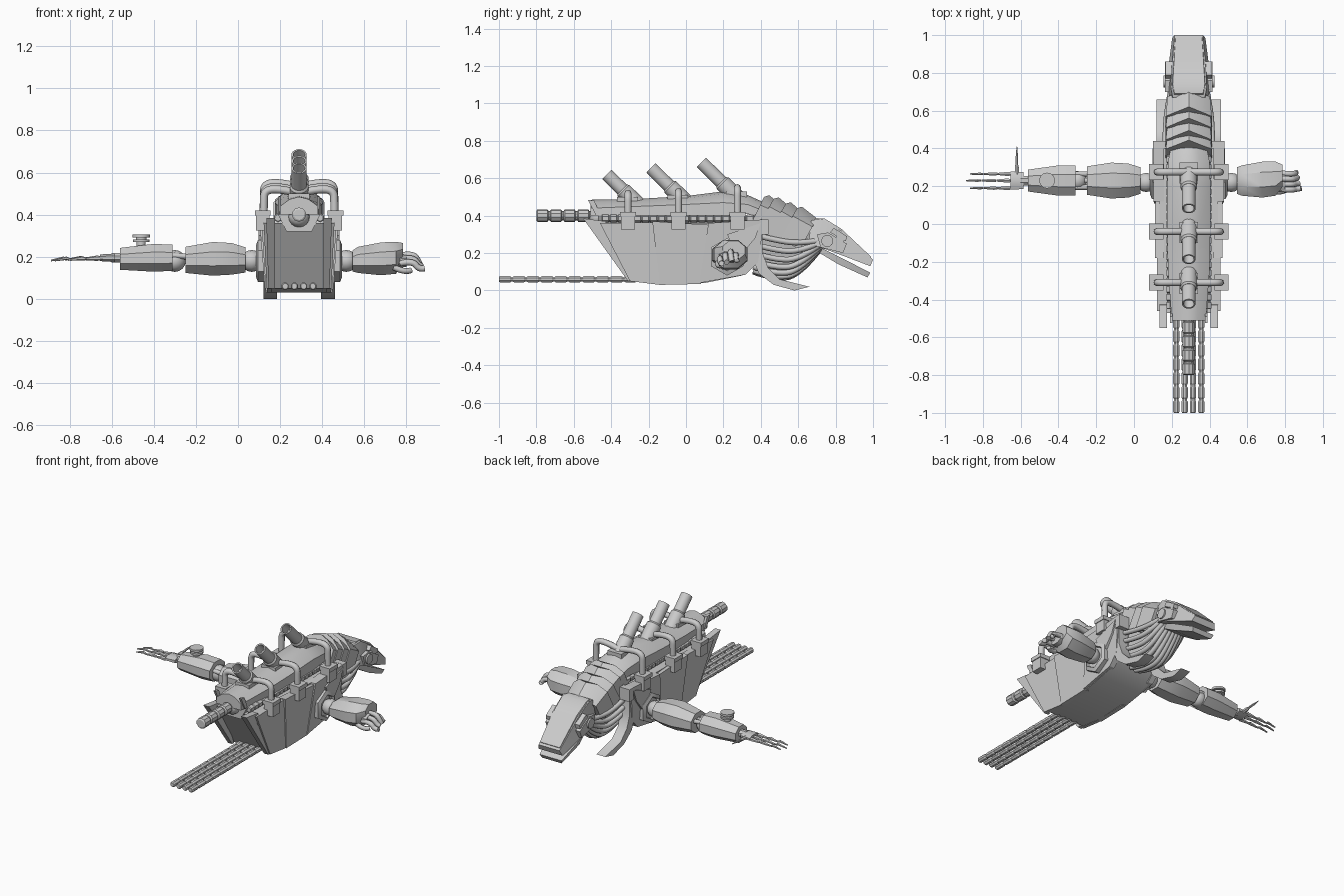
import bpy, bmesh, math
from mathutils import Vector, Matrix

cube = bpy.data.objects.get("Cube")
if cube:
    bpy.data.objects.remove(cube, do_unlink=True)

CX = 0.29  # spine offset; all meshes are built around it
steel = bpy.data.materials.new("grey steel")
steel.use_nodes = True
steel.diffuse_color = (0.6, 0.6, 0.6, 1)
steel.node_tree.nodes["Principled BSDF"].inputs["Base Color"].default_value = (0.6, 0.6, 0.6, 1)


def finish(name, data, mirror=False):
    ob = bpy.data.objects.new(name, data)
    ob.location.x = CX
    data.materials.append(steel)
    bpy.context.collection.objects.link(ob)
    if mirror:
        ob.modifiers.new("mirror", "MIRROR")
    return ob


def loft(name, rings, mirror=False):
    """Skin a list of equal rings and cap both ends."""
    bm = bmesh.new()
    loops = [[bm.verts.new(p) for p in ring] for ring in rings]
    n = len(loops[0])
    for a, b in zip(loops, loops[1:]):
        for i in range(n):
            bm.faces.new((a[i], a[(i + 1) % n], b[(i + 1) % n], b[i]))
    bm.faces.new(loops[0])
    bm.faces.new(loops[-1])
    bmesh.ops.recalc_face_normals(bm, faces=bm.faces)
    me = bpy.data.meshes.new(name)
    bm.to_mesh(me)
    bm.free()
    return finish(name, me, mirror)


def plate(name, yz, inner, outer, taper=0.0, mirror=True):
    """Side profile given thickness in x, narrowing toward the bottom."""
    def side(x, t):
        return [(x - t * (0.36 - z) / 0.32, y, z) for y, z in yz]
    return loft(name, [side(inner, 0), side(outer, taper)], mirror)


def box(name, x, y, z, mirror=True):
    return plate(name, [(y[0], z[0]), (y[1], z[0]), (y[1], z[1]), (y[0], z[1])], x[0], x[1], 0, mirror)


def lathe(name, start, direction, profile, sides=12, mirror=False):
    """Revolve (distance, radius) pairs about a line."""
    rot = Vector(direction).to_track_quat("Z", "Y")
    rings = []
    for d, r in profile:
        rings.append([Vector(start) + rot @ Vector((r * math.cos(a), r * math.sin(a), d))
                      for a in (math.tau * (i + 0.5) / sides for i in range(sides))])
    return loft(name, rings, mirror)


def segmented(name, start, direction, count, step, r, sides=10):
    prof = []
    for i in range(count):
        d = i * step
        prof += [(d, r * 0.75), (d + step * 0.08, r), (d + step * 0.8, r), (d + step * 0.88, r * 0.75)]
    return lathe(name, start, direction, prof, sides)


def pipe(name, pts, r, mirror=False):
    cu = bpy.data.curves.new(name, "CURVE")
    cu.dimensions = "3D"
    cu.bevel_depth, cu.bevel_resolution, cu.resolution_u = r, 2, 6
    cu.use_fill_caps = True
    sp = cu.splines.new("NURBS")
    sp.points.add(len(pts) - 1)
    for p, c in zip(sp.points, pts):
        p.co = (*c, 1)
    sp.use_endpoint_u, sp.order_u = True, 3
    return finish(name, cu, mirror)


def limb(name, sections, sides=8):
    """Faceted arm piece along x from (x, y, z, half y, half z)."""
    k = 1 / math.cos(math.pi / sides)
    angles = [math.tau * (i + 0.5) / sides for i in range(sides)]
    return loft(name, [[(x - CX, y + k * ry * math.cos(a), z + k * rz * math.sin(a)) for a in angles]
                       for x, y, z, ry, rz in sections])


def ball(name, x, y, z, r):
    prof = [(-r * math.cos(t), max(r * math.sin(t), 0.002)) for t in (math.pi * i / 8 for i in range(9))]
    return lathe(name, (x - CX, y, z), (1, 0, 0), prof, 14)


# Hull core and overlapping side armour
core = [(-.47, .36), (-.28, .05), (-.13, .03), (.1, .04), (.3, .08), (.38, .15), (.42, .36)]
plate("hull_core", core, 0, 0.155, 0.008)
plate("armour_front", [(-.55, .385), (-.43, .37), (-.29, .05), (-.31, .05)], 0.115, 0.155, 0.01)
plate("armour_mid", [(-.46, .36), (-.17, .365), (-.14, .03), (-.30, .05)], 0.13, 0.168, 0.015)
plate("armour_centre", [(-.18, .37), (.14, .35), (.08, .035), (-.14, .03)], 0.13, 0.178, 0.02)
plate("armour_rear", [(.12, .36), (.42, .38), (.385, .15), (.32, .085), (.07, .04)], 0.13, 0.187, 0.025)
plate("armour_triangle", [(.22, .30), (.40, .36), (.37, .28), (.28, .17)], 0.15, 0.192)
box("collar_block", (0.11, 0.19), (.40, .44), (.30, .38))

# Curved chest tusks
plate("tusk", [(.36, .34), (.41, .34), (.41, .2), (.44, .12), (.5, .06), (.66, .02),
               (.58, 0), (.47, .03), (.39, .09), (.36, .16)], 0.105, 0.17)

# Faceted back shell
shell = []
for y, w, low, mid, top in [(-.51, .09, .40, .44, .485), (-.25, .11, .40, .45, .49), (0, .115, .40, .46, .505),
                            (.2, .115, .40, .47, .53), (.33, .11, .41, .46, .51), (.43, .09, .38, .42, .465)]:
    shell.append([(-w, y, low), (-w, y, mid), (-w * .5, y, top - .012), (0, y, top),
                  (w * .5, y, top - .012), (w, y, mid), (w, y, low)])
loft("back_shell", shell)
loft("shell_belly", [[(-.1, y, .40), (.1, y, .40), (.06, y, .32), (-.06, y, .32)] for y in (-.47, .42)])
plate("shell_brow", [(-.525, .485), (-.515, .465), (-.48, .40), (-.46, .41), (-.49, .48)], 0.085, 0.1)

# Spine gun, muzzle ball and side chains
segmented("spine_gun", (0, -.80, .40), (0, 1, 0), 6, .073, .034)
ball("gun_mount", CX, -.47, .39, .05)
for s in (-1, 1):
    segmented("side_chain", (s * .10, -.45, .385), (0, 1, 0), 20, .043, .022, 6)

# Four long tail barrels
for i in range(4):
    segmented("tail_barrel", (-.066 + i * .044, -1, .06), (0, 1, 0), 10, .0745, .018, 8)

# Chimneys with arched feed pipes and side boxes
for y, z, length, arch_y, arch_z in [(.26, .51, .25, .275, .55), (-.02, .49, .235, -.04, .53), (-.27, .47, .215, -.31, .52)]:
    lathe("chimney", (0, y, z), (0, -.71, .70),
          [(-.03, .036), (length, .036), (length, .028), (length - .07, .027)], 16)
    lathe("chimney_collar", (0, y, z), (0, -.71, .70), [(-.04, .045), (.09, .045), (.1, .037)], 16)
    box("chimney_base", (0, .05), (arch_y - .06, arch_y + .05), (.44, arch_z - .02))
    for s in (-1, 1):
        pipe("feed_pipe", [(s * x, arch_y, h) for x, h in
                           [(0, arch_z - .02), (.07, arch_z), (.165, arch_z), (.168, arch_z - .07), (.168, .36)]], .019)
    box("pipe_box", (.14, .205), (arch_y - .037, arch_y + .037), (.325, .41))
    box("pipe_box_rim", (.135, .21), (arch_y - .042, arch_y + .042), (.395, .42))

# Overlapping neck plates, each an arch swept along the neck
for y, z, tilt, length in [(.41, .485, -.45, .09), (.46, .475, -.50, .10), (.525, .45, -.53, .10), (.585, .425, -.50, .12)]:
    rot = Matrix.Rotation(tilt, 3, "X")
    rings = []
    for d, w, up in [(0, .122, .025), (length, .112, .005)]:
        arch = [(-w, -.17), (-w, -.03), (-w * .55, up - .008), (0, up + .012),
                (w * .55, up - .008), (w, -.03), (w, -.17)]
        rings.append([Vector((0, y, z)) + rot @ Vector((px, d + (.02 if px == 0 else 0), pz)) for px, pz in arch])
    loft("neck_plate", rings)

# Throat cables hung in a fan from chest to jaw
for i in range(13):
    a = math.pi * i / 12
    c, s = math.cos(a), math.sin(a)
    pipe("throat_cable", [(.125 * c, .36, .30 - .20 * s), (.125 * c, .47, .27 - .21 * s),
                          (.115 * c, .61, .25 - .17 * s), (.09 * c, .73, .27 - .03 * s)], .015)
loft("throat_core", [[(-w, y, t), (w, y, t), (w * .6, y, b), (-w * .6, y, b)]
                     for y, w, t, b in [(.36, .11, .38, .12), (.5, .10, .36, .10), (.62, .09, .32, .15), (.74, .09, .32, .25)]])

# Head, jaw, cheeks and brows


def wedge(name, sections):
    """Four-sided loft from (y, top z, bottom z, top half width, bottom half width)."""
    return loft(name, [[(-tw, y, t), (tw, y, t), (bw, y - .015, b), (-bw, y - .015, b)]
                       for y, t, b, tw, bw in sections])


wedge("skull", [(.67, .375, .25, .085, .10), (.72, .385, .235, .095, .115),
                (.83, .32, .195, .09, .11), (1, .165, .13, .075, .088)])
wedge("skull_cap", [(.69, .387, .35, .075, .09), (.74, .385, .34, .085, .1),
                    (.83, .33, .29, .08, .09), (.99, .18, .15, .07, .08)])
wedge("lower_jaw", [(.73, .225, .20, .08, .075), (.83, .175, .14, .10, .09), (.985, .095, .07, .08, .07)])
plate("cheek", [(.70, .30), (.76, .31), (.86, .25), (.84, .20), (.72, .23)], .09, .125)
lathe("jaw_hinge", (.10, .755, .265), (1, 0, 0), [(0, .032), (.035, .032)], 14, True)
plate("brow", [(.77, .31), (.79, .335), (.86, .29), (.855, .265)], .08, .122)
plate("eye", [(.80, .28), (.81, .30), (.85, .275), (.84, .255)], .09, .118)

# Shoulder sockets and joint balls
for s in (-1, 1):
    lathe("shoulder_socket", (s * .16, .22, .18), (s, 0, 0), [(0, .10), (.035, .10), (.045, .075), (.03, .07)], 6)
    ball("shoulder_ball", CX + s * .225, .22, .18, .052)

# Long right arm
Y, Z = .23, .19
limb("upper_arm", [(.035, Y, .185, .07, .06), (-.03, Y, Z, .09, .075), (-.12, Y, Z, .095, .08), (-.25, Y, .185, .075, .062)])
ball("elbow_ball", -.30, Y, .18, .052)
for dy in (-.035, 0, .035):
    pipe("elbow_rod", [(-.53, Y + dy, .20), (-.60, Y + dy, .21), (-.66, Y + dy, .20)], .014)
limb("forearm", [(-.31, Y, .195, .08, .062), (-.40, Y, .195, .08, .066), (-.56, Y, .19, .058, .052)])
lathe("wrist_disc", (-.46 - CX, Y, .25), (0, 0, 1),
      [(0, .022), (.02, .022), (.02, .04), (.032, .04), (.032, .025), (.042, .025), (.042, .042), (.056, .042)], 14)
limb("wrist", [(-.55, Y, .195, .025, .022), (-.60, Y, .195, .025, .022)])
limb("palm", [(-.585, Y, .195, .045, .02), (-.655, Y, .195, .048, .016)])
for y, tip in [(.19, -.87), (.23, -.89), (.265, -.87)]:
    step = (tip + .65) / 3
    for i in range(3):
        x, r = -.65 + i * step, .011 - .002 * i
        limb("finger_joint", [(x, y, .193 - .003 * i, r * .7, r * .7), (x + step * .25, y, .193, r, r),
                              (x + step * .98, y, .19 - .004 * i, r * .5, r * .5)], 6)
lathe("thumb", (-.62 - CX, .26, .195), (0, 1, .08), [(0, .013), (.05, .011), (.055, .007), (.1, .007), (.15, .002)], 6)

# Short left arm with curled fingers
limb("left_forearm", [(.545, Y, .18, .07, .05), (.57, Y, .185, .08, .062), (.68, .235, .19, .095, .078),
                      (.75, .24, .195, .09, .076), (.785, .255, .215, .06, .05)])
limb("left_palm", [(.74, .23, .18, .06, .035), (.80, .23, .18, .048, .028)])
for i in range(4):
    y = .185 + i * .028
    z = .205 - .018 * abs(i - 2)
    pipe("left_finger", [(.77 - CX, y, z), (.83 - CX, y - .005, z + .012), (.86 - CX, y, z - .03),
                         (.885 - CX - .01 * i, y + .005, .145 + .006 * i)], .015)
pipe("left_thumb", [(.74 - CX, .17, .15), (.79 - CX, .165, .125), (.82 - CX, .19, .135)], .014)

# Smooth round parts, keep hard edges
bpy.ops.object.select_all(action="DESELECT")
for ob in bpy.context.collection.objects:
    if ob.type == "MESH" and steel.name in ob.data.materials:
        ob.select_set(True)
        bpy.context.view_layer.objects.active = ob
bpy.ops.object.shade_smooth_by_angle(angle=math.radians(31))
